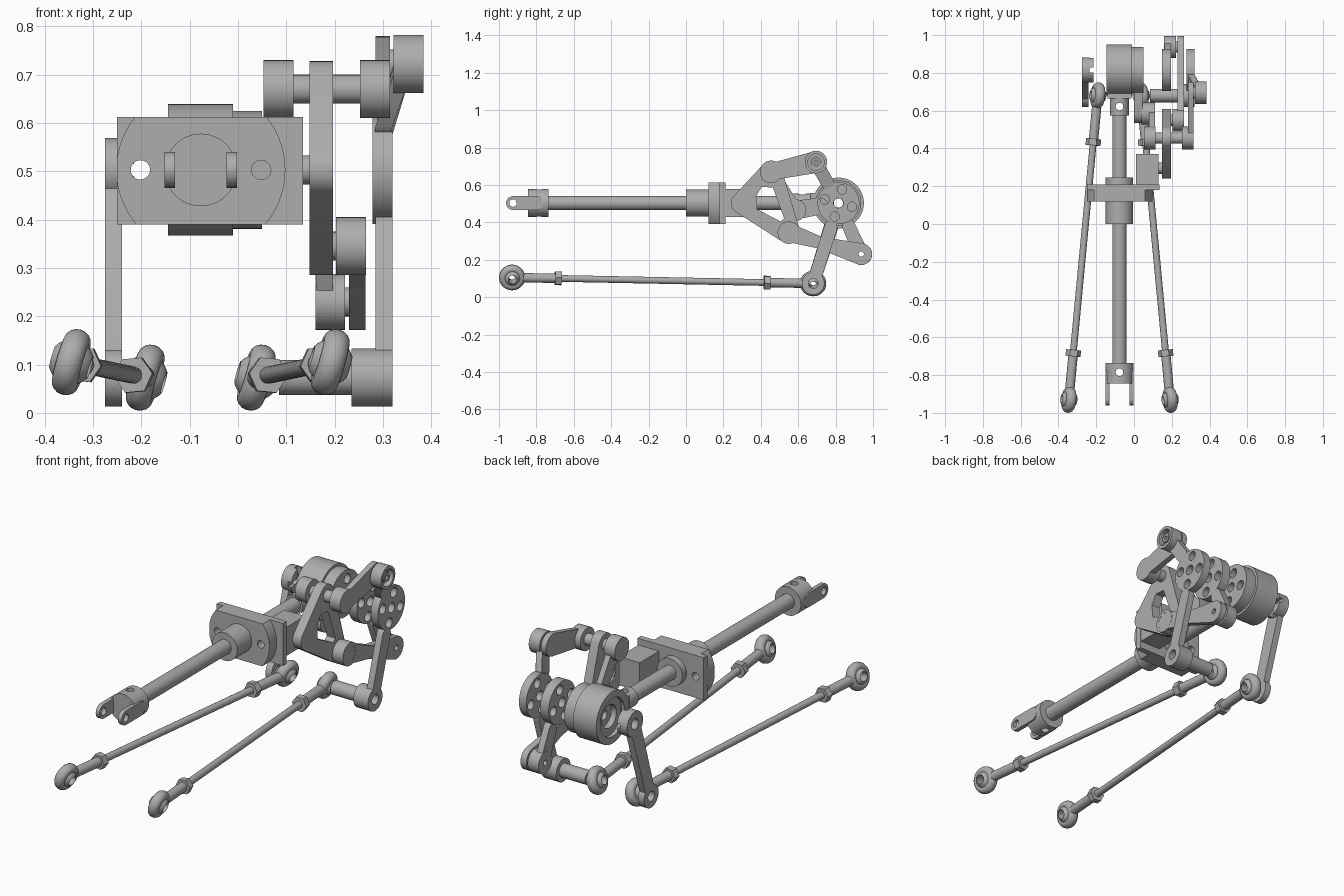
import bpy, bmesh, math
from math import cos, sin, pi, radians
from mathutils import Vector, Matrix

old = bpy.data.objects.get("Cube")
if old:
    bpy.data.objects.remove(old)

grey = bpy.data.materials.new("machined_grey")
grey.use_nodes = True
grey.diffuse_color = (0.42, 0.42, 0.42, 1)
grey.node_tree.nodes["Principled BSDF"].inputs["Base Color"].default_value = (0.42, 0.42, 0.42, 1)
parts = []
X, Y, Z = Vector((1, 0, 0)), Vector((0, 1, 0)), Vector((0, 0, 1))


def finish(name, bm):
    bmesh.ops.recalc_face_normals(bm, faces=bm.faces[:])
    mesh = bpy.data.meshes.new(name)
    bm.to_mesh(mesh)
    bm.free()
    ob = bpy.data.objects.new(name, mesh)
    bpy.context.collection.objects.link(ob)
    mesh.materials.append(grey)
    parts.append(ob)
    return ob


def lathe(name, profile, origin, axis, seg=48):
    """Closed (radius, distance) profile turned about an axis."""
    bm = bmesh.new()
    mat = Matrix.Translation(origin) @ Z.rotation_difference(axis).to_matrix().to_4x4()
    rings = []
    for r, t in profile:
        n = seg if r > 0 else 1
        ring = [bm.verts.new(mat @ Vector((r * cos(2 * pi * i / seg), r * sin(2 * pi * i / seg), t)))
                for i in range(n)]
        rings.append(ring if n > 1 else ring * seg)
    for a, b in zip(rings, rings[1:] + rings[:1]):
        for i in range(seg):
            j = (i + 1) % seg
            quad = list(dict.fromkeys((a[i], a[j], b[j], b[i])))
            if len(quad) > 2:
                bm.faces.new(quad)
    return finish(name, bm)


def tube(name, origin, axis, a, b, r, bore=0.0, seg=48):
    return lathe(name, [(bore, a), (r, a), (r, b), (bore, b)], origin, axis, seg)


def prism(name, pts, x0, x1):
    """Side outline in (y, z) given thickness along x."""
    bm = bmesh.new()
    face = bm.faces.new([bm.verts.new((x0, y, z)) for y, z in pts])
    ext = bmesh.ops.extrude_face_region(bm, geom=[face])
    bmesh.ops.translate(bm, vec=(x1 - x0, 0, 0),
                        verts=[v for v in ext["geom"] if isinstance(v, bmesh.types.BMVert)])
    return finish(name, bm)


def outline(circles, n=10):
    """Rounded hull around circles (y, z, r) listed counter-clockwise."""
    pts, count = [], len(circles)

    def tangent(p, q):
        d = math.hypot(q[0] - p[0], q[1] - p[1])
        return math.atan2(q[1] - p[1], q[0] - p[0]) - math.acos((p[2] - q[2]) / d)
    for k, c in enumerate(circles):
        a = tangent(circles[k - 1], c)
        b = tangent(c, circles[(k + 1) % count])
        sweep = (b - a) % (2 * pi)
        pts += [(c[0] + c[2] * cos(a + sweep * i / n), c[1] + c[2] * sin(a + sweep * i / n))
                for i in range(n + 1)]
    return pts


def bar(name, p, r0, q, r1, x0, x1):
    return prism(name, outline([(*p, r0), (*q, r1)]), x0, x1)


def box(name, center, size):
    bm = bmesh.new()
    bmesh.ops.create_cube(bm, size=1, matrix=Matrix.Translation(center) @ Matrix.Diagonal((*size, 1)))
    return finish(name, bm)


def cut(ob, cutter, operation="DIFFERENCE"):
    mod = ob.modifiers.new("cut", "BOOLEAN")
    mod.operation, mod.object, mod.solver = operation, cutter, "EXACT"
    bpy.context.view_layer.objects.active = ob
    bpy.ops.object.modifier_apply(modifier=mod.name)
    parts.remove(cutter)
    bpy.data.objects.remove(cutter)


def drill(ob, origin, axis, r, a=-0.5, b=0.5):
    cut(ob, tube("drill", origin, axis, a, b, r, seg=32))


def bearing(name, x0, x1, p, r=0.06):
    """Pivot cap with a recessed outer face and a pin."""
    t = x1 - x0
    lathe(name, [(0, 0), (r, 0), (r, t), (r - .016, t), (r - .016, t - .03), (.024, t - .03),
                 (.024, t - .008), (.01, t - .008), (.01, t - .03), (0, t - .03)], (x0, *p), X)


CX, CZ = -0.077, 0.503
axis0 = Vector((CX, 0, CZ))
hub = (0.815, CZ)
top, low, knob, tail, foot, mid = (.455, .67), (.55, .345), (.695, .722), (.937, .23), (.68, .073), (.585, .465)


def from_hub(p, d=0.135):
    v = (Vector(p) - Vector(hub)).normalized() * d
    return hub[0] + v.x, hub[1] + v.y


# Main shaft, bushing, front fork and rear neck
tube("main_shaft", axis0, Y, -.76, .59, .038)
tube("bushing", axis0, Y, 0, .245, .073)
collar = tube("fork_collar", axis0, Y, -.845, -.735, .075)
drill(collar, (CX, -.785, CZ), Z, .02)
for s in (-1, 1):
    x = CX + s * .064
    prong = bar("fork_prong", (-.925, CZ), .037, (-.80, CZ), .037, x - .011, x + .011)
    drill(prong, (0, -.925, CZ), X, .02)
neck = tube("rear_neck", axis0, Y, .575, .72, .05)
drill(neck, (CX, .622, CZ), Z, .02)
box("neck_block", (CX, .69, CZ), (.125, .05, .11))

# Mounting plate with rounded flange
plate = box("mount_plate", (-.0575, .195, .5015), (.385, .03, .223))
flange = tube("mount_flange", axis0, Y, .12, .182, .175, seg=64)
cut(flange, box("trim", (-.0575, .15, .5015), (.385, .2, .223)), "INTERSECT")
for ob in (plate, flange):
    for s in (-1, 1):
        drill(ob, (CX + s * .125, 0, CZ), Y, .02)

# Rocker mount, rocker plate and its pivots
box("rocker_mount", (.07, .29, CZ), (.12, .16, .15))
tube("rocker_axle", (0, .295, CZ), X, .12, .16, .03)
rocker = prism("rocker_plate", outline([(.295, CZ, .055), (*low, .06), (*top, .058)]), .148, .197)
cut(rocker, prism("window", [(.38, .47), (.505, .405), (.525, .42), (.465, .585), (.405, .59), (.375, .54)],
                  .1, .25))
tube("top_axle", (0, *top), X, .10, .27, .03)
bearing("top_cap_outer", .253, .315, top)
tube("top_cap_inner", (0, *top), X, .053, .115, .06)
bearing("low_cap", .203, .265, low)
tube("low_axle", (0, *low), X, .18, .21, .03)

# Round actuator housing, open on one end
housing = lathe("actuator_housing", [(.025, .05), (.06, .05), (.06, .02), (.10, .02), (.10, 0), (.136, 0),
                                     (.136, .135), (.122, .135), (.122, .195), (.025, .195)],
                (-.145, *hub), X, 64)


def disc_holes(ob, a, b):
    for k in range(4):
        ang = radians(75 + 90 * k)
        drill(ob, (0, hub[0] + .075 * cos(ang), hub[1] + .075 * sin(ang)), X, .025, a, b)


disc_holes(housing, .02, .1)

# Crank discs
for name, x0, x1 in (("middle_crank_disc", .148, .197), ("outer_crank_disc", .278, .32)):
    disc_holes(tube(name, (0, *hub), X, x0, x1, .112, .026, 64), 0, .5)

# Crank arms and links
bar("inner_crank_arm", from_hub(mid, .10), .045, mid, .05, 0, .045)
tube("inner_crank_cap", (0, *mid), X, .04, .11, .058)
bar("inner_link", mid, .035, top, .035, .08, .11)
arm = bar("middle_crank_arm", from_hub(tail), .035, tail, .04, .162, .197)
cap = tube("tail_cap", (0, *tail), X, .16, .222, .058, .014)
drill(arm, (0, *tail), X, .014)
tube("tail_pin", (0, *tail), X, .20, .24, .03, .014)
link = bar("tail_link", low, .05, (.72, .29), .032, .23, .264)
link_end = bar("tail_link_end", (.72, .29), .032, tail, .058, .23, .264)
drill(link_end, (0, *tail), X, .014)
bar("top_link", top, .045, knob, .058, .285, .315)
tube("knob_pin", (0, *knob), X, .30, .34, .03)
bearing("knob_cap", .322, .384, knob)
upper = bar("upper_crank_arm", from_hub(knob, .12), .035, knob, .035, .284, .319)
for v in upper.data.vertices:
    if v.co.z > .66:
        v.co.x += .04

# Lower crank arm with its cross tube
lower = bar("lower_crank_arm", from_hub(foot), .035, foot, .035, .285, .32)
drill(lower, (0, *foot), X, .026)
tube("foot_cap", (0, *foot), X, .235, .32, .06, .026)
tube("foot_tube", (0, *foot), X, .085, .24, .036, .026)

# Opposite crank arm with slotted coupling
side = bar("side_crank_arm", hub, .04, foot, .035, -.275, -.24)
side_end = tube("side_arm_end", (0, *foot), X, -.275, -.24, .06, .026)
drill(side, (0, *foot), X, .026)
drill(side, (0, *hub), X, .028)
coupling = tube("slotted_coupling", (0, *hub), X, -.275, -.215, .066, .028)
for size in ((.03, .2, .025), (.03, .025, .2)):
    cut(coupling, box("slot", (-.22, *hub), size))

# Tie rods with ball ends, one on each side
for s in (-1, 1):
    front = Vector((CX + s * .268, -.93, .105))
    back = Vector((CX + s * .115, .68, .073))
    d = (back - front).normalized()
    length = (back - front).length
    tube("tie_rod", front, d, .2, length - .2, .018, seg=24)
    tilt = Vector((cos(radians(16)), 0, -sin(radians(16))))
    eye_axis = (tilt - d * tilt.dot(d)).normalized()
    for end, along in ((front, d), (back, -d)):
        tube("rod_end_shank", end, along, .06, .25, .025, seg=24)
        tube("lock_nut", end, along, .23, .265, .04, seg=6)
        lathe("rod_eye", [(.047 + .023 * cos(a * pi / 8), .027 * sin(a * pi / 8)) for a in range(16)],
              end, eye_axis)
        lathe("rod_ball", [(.047 * cos(radians(a)), .047 * sin(radians(a))) for a in range(-60, 61, 10)],
              end, eye_axis, 32)

# Smooth round surfaces, keep edges crisp
bpy.ops.object.select_all(action="DESELECT")
for ob in parts:
    ob.select_set(True)
bpy.context.view_layer.objects.active = parts[0]
bpy.ops.object.shade_smooth_by_angle(angle=radians(32))
